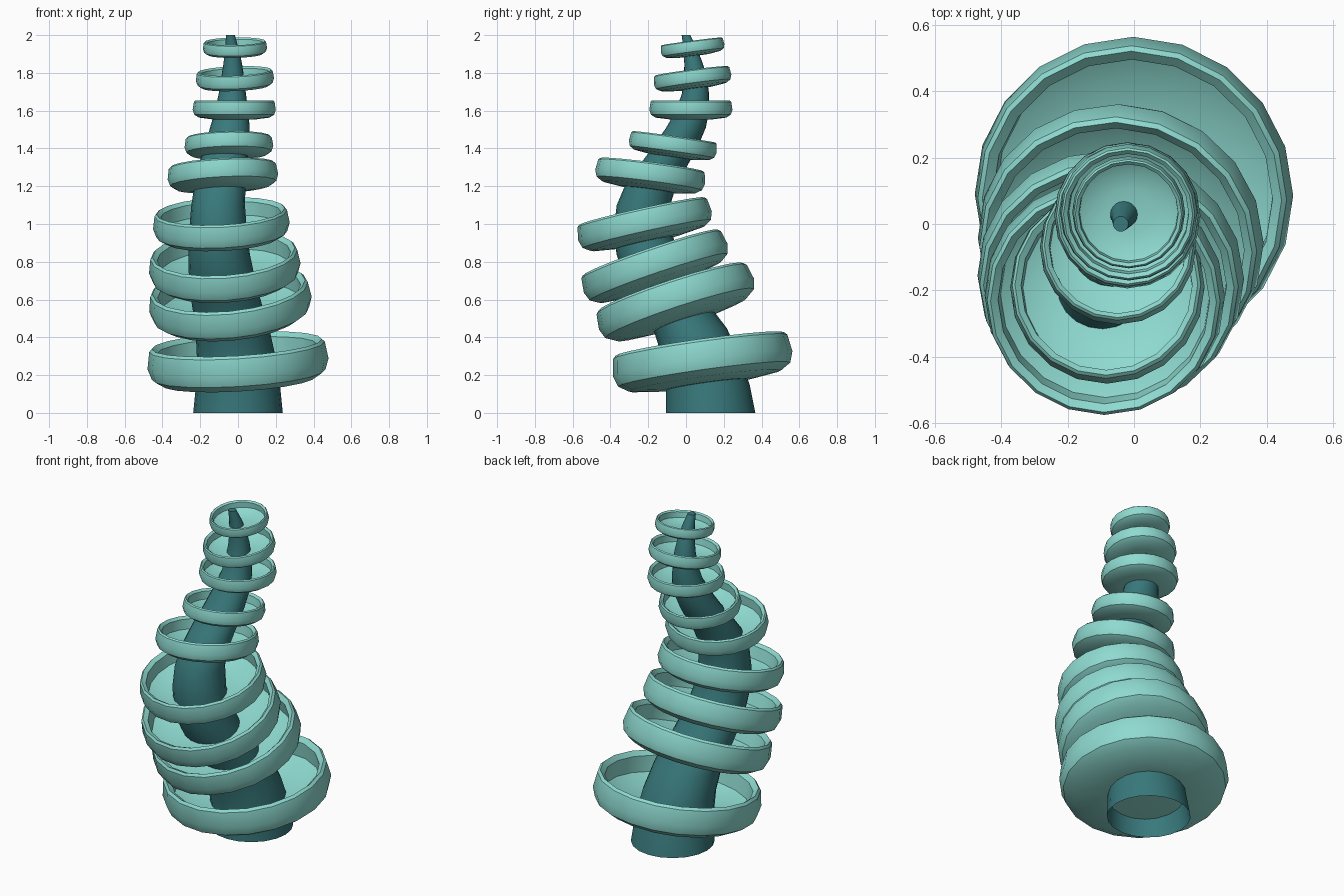
import bpy, bmesh, math
from mathutils import Vector, Matrix

if "Cube" in bpy.data.objects:
    bpy.data.objects.remove(bpy.data.objects["Cube"])

SIDES = 20


def material(name, rgb):
    mat = bpy.data.materials.new(name)
    mat.use_nodes = True
    mat.diffuse_color = (*rgb, 1)
    mat.node_tree.nodes["Principled BSDF"].inputs["Base Color"].default_value = (*rgb, 1)
    return mat


def skin_rings(name, rings, mat, cap_first, cap_last):
    """Skin stacked circles given as (centre, radius); radius 0 closes to a point."""
    bm = bmesh.new()
    loops = []
    for centre, radius in rings:
        loops.append([bm.verts.new(Vector(centre) + radius * Vector((math.sin(a), math.cos(a), 0)))
                      for a in (math.tau * i / SIDES for i in range(SIDES))])
    for low, high in zip(loops, loops[1:]):
        for i in range(SIDES):
            j = (i + 1) % SIDES
            bm.faces.new((low[i], low[j], high[j], high[i]))
    if cap_first:
        bm.faces.new(loops[0])
    if cap_last:
        bm.faces.new(loops[-1])
    bmesh.ops.remove_doubles(bm, verts=bm.verts, dist=1e-5)
    bmesh.ops.recalc_face_normals(bm, faces=bm.faces)
    mesh = bpy.data.meshes.new(name)
    bm.to_mesh(mesh)
    bm.free()
    mesh.materials.append(mat)
    obj = bpy.data.objects.new(name, mesh)
    bpy.context.collection.objects.link(obj)
    bpy.ops.object.select_all(action="DESELECT")
    obj.select_set(True)
    bpy.context.view_layer.objects.active = obj
    bpy.ops.object.shade_smooth_by_angle(angle=math.radians(30))
    return obj


light_teal = material("light teal", (0.27, 0.70, 0.63))
dark_teal = material("dark teal", (0.04, 0.19, 0.20))

# Winding tapered stalk, open at the foot: x, y, z, radius
stalk = [
    (0, .13, 0, .237), (0, .115, .15, .222), (-.01, .08, .3, .208),
    (-.03, .02, .45, .195), (-.06, -.07, .58, .185), (-.085, -.15, .71, .175),
    (-.1, -.205, .84, .163), (-.106, -.23, .97, .152), (-.105, -.225, 1.1, .142),
    (-.095, -.185, 1.21, .135), (-.08, -.12, 1.31, .128), (-.06, -.055, 1.41, .118),
    (-.043, 0, 1.51, .105), (-.034, .035, 1.6, .088), (-.03, .05, 1.69, .072),
    (-.028, .05, 1.78, .06), (-.028, .04, 1.85, .049), (-.032, .022, 1.93, .036),
    (-.04, 0, 2, .023),
]
skin_rings("stalk", [(p[:3], p[3]) for p in stalk], dark_teal, False, True)

# Dish cross-section for unit radius, from the underside round the rim to the floor
dish_profile = [(0, -.24), (.5, -.235), (.85, -.19), (.96, -.12), (1, 0), (.97, .19),
                (.94, .22), (.88, .17), (.87, -.03), (.7, -.12), (.4, -.17), (0, -.18)]

# Dishes from the foot up: centre x, y, z, radius, slope along x, slope along y
dishes = [
    (0, .088, .26, .48, .06, .14), (-.04, -.05, .575, .432, .1, .33),
    (-.07, -.16, .765, .402, .07, .34), (-.088, -.217, .99, .362, .05, .22),
    (-.08, -.19, 1.25, .293, .05, -.13), (-.048, -.07, 1.41, .235, .02, -.14),
    (-.02, .026, 1.605, .22, 0, 0), (-.016, .035, 1.765, .207, .04, .13),
    (-.016, .035, 1.93, .17, .02, .13),
]
for n, (x, y, z, radius, slope_x, slope_y) in enumerate(dishes, 1):
    dish = skin_rings(f"dish_{n}", [((0, 0, h), r) for r, h in dish_profile],
                      light_teal, False, False)
    tilt = Vector((0, 0, 1)).rotation_difference(Vector((-slope_x, -slope_y, 1)))
    dish.matrix_world = (Matrix.Translation((x, y, z)) @ tilt.to_matrix().to_4x4()
                         @ Matrix.Scale(radius, 4))
